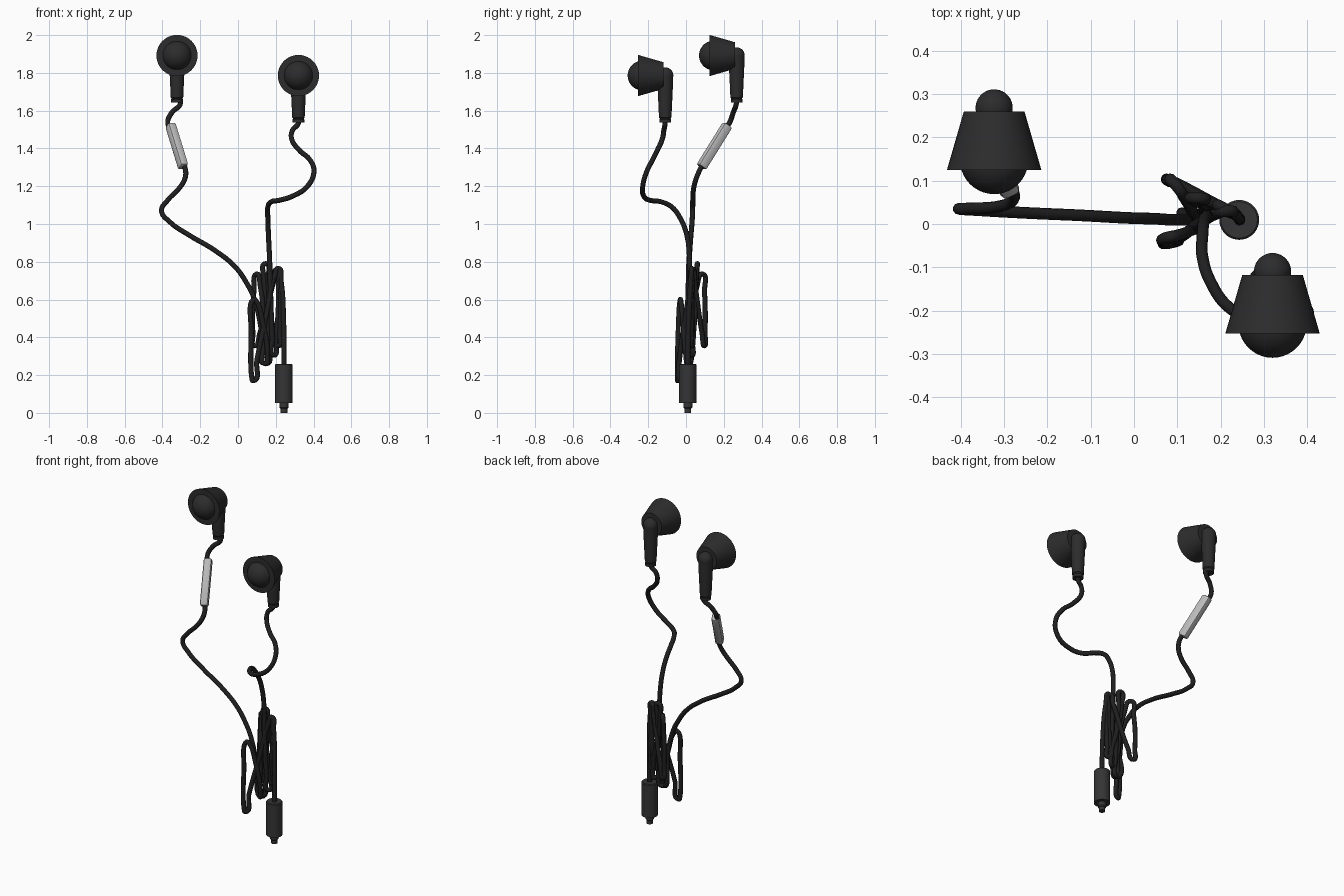
import bpy, bmesh, math
from mathutils import Vector, Matrix


def material(name, v):
    m = bpy.data.materials.new(name)
    m.diffuse_color = (v, v, v, 1)
    return m


BLACK = material("black_plastic", 0.025)
CABLE = material("cable_rubber", 0.014)
DARK = material("dark_grey", 0.035)
LIGHT = material("light_grey", 0.5)


def finish(name, bm, mat, angle=35):
    bmesh.ops.recalc_face_normals(bm, faces=bm.faces)
    me = bpy.data.meshes.new(name)
    bm.to_mesh(me)
    bm.free()
    ob = bpy.data.objects.new(name, me)
    bpy.context.collection.objects.link(ob)
    me.materials.append(mat)
    bpy.ops.object.select_all(action='DESELECT')
    ob.select_set(True)
    bpy.context.view_layer.objects.active = ob
    bpy.ops.object.shade_smooth_by_angle(angle=math.radians(angle))
    return ob


def lathe(name, profile, loc, mat, along_y=False, n=40):
    """Revolve (radius, height) points about z, or about y."""
    bm = bmesh.new()
    vs = [bm.verts.new((r, 0, h)) for r, h in profile]
    es = [bm.edges.new(p) for p in zip(vs, vs[1:])]
    bmesh.ops.spin(bm, geom=vs + es, cent=(0, 0, 0), axis=(0, 0, 1),
                   angle=2 * math.pi, steps=n)
    bmesh.ops.remove_doubles(bm, verts=bm.verts, dist=1e-4)
    if along_y:
        bm.transform(Matrix.Rotation(-math.pi / 2, 4, 'X'))
    bm.transform(Matrix.Translation(loc))
    return finish(name, bm, mat)


def cable(name, pts, r=0.0135):
    cu = bpy.data.curves.new(name, 'CURVE')
    cu.dimensions = '3D'
    cu.bevel_depth, cu.bevel_resolution = r, 3
    cu.resolution_u, cu.use_fill_caps = 8, True
    s = cu.splines.new('BEZIER')
    s.bezier_points.add(len(pts) - 1)
    for b, p in zip(s.bezier_points, pts):
        b.co = p
        b.handle_left_type = b.handle_right_type = 'AUTO'
    cu.materials.append(CABLE)
    ob = bpy.data.objects.new(name, cu)
    bpy.context.collection.objects.link(ob)


def arc(r, c, a0, a1, n=12):
    """Circle points as (radius, height), angle measured from the -axis pole."""
    return [(abs(r * math.sin(math.radians(a0 + (a1 - a0) * i / n))),
             c - r * math.cos(math.radians(a0 + (a1 - a0) * i / n)))
            for i in range(n + 1)]


# Earbuds: conical shell, round speaker dome, rounded elbow with tapered stem
for side, loc in (("left", Vector((-0.323, 0.268, 1.892))),
                  ("right", Vector((0.320, -0.110, 1.786)))):
    lathe(side + "_bud_shell",
          [(0, -0.143), (0.109, -0.143), (0.070, -0.008), (0, -0.008)], loc, BLACK, True)
    lathe(side + "_speaker_dome", arc(0.079, -0.120, 0, 180, 20), loc, BLACK, True)
    lathe(side + "_stem",
          [(0, -0.248), (0.031, -0.248), (0.031, -0.232), (0.028, -0.228),
           (0.033, -0.222), (0.041, -0.05)] + arc(0.043, 0, 80, 180), loc, BLACK)

# In-line remote: chamfered bar on the left cable
a, b = Vector((-0.358, 0.220, 1.525)), Vector((-0.289, 0.080, 1.300))
bm = bmesh.new()
bmesh.ops.create_cube(bm, size=1)
bm.transform(Matrix.Diagonal((0.047, 0.054, (a - b).length, 1)))
bmesh.ops.bevel(bm, geom=bm.edges[:], offset=0.013, segments=2, profile=0.5,
                affect='EDGES')
bm.transform(Matrix.Translation((a + b) / 2) @
             (a - b).to_track_quat('Z', 'Y').to_matrix().to_4x4())
finish("inline_remote", bm, LIGHT, 30)

# Left cable: bud to remote, then down to the bundle, one long loop and the plug
cable("left_cable_upper", [(-0.32, 0.268, 1.67), (-0.305, 0.267, 1.64), (-0.35, 0.25, 1.59),
                           (-0.372, 0.232, 1.54), (-0.35, 0.20, 1.49)])
cable("left_cable_lower", [
    (-0.295, 0.095, 1.33), (-0.277, 0.07, 1.28), (-0.283, 0.052, 1.235), (-0.315, 0.04, 1.185),
    (-0.373, 0.036, 1.125), (-0.405, 0.035, 1.07), (-0.362, 0.032, 1.012),
    (-0.257, 0.026, 0.94), (-0.124, 0.02, 0.861), (-0.013, 0.014, 0.771),
    (0.05, 0.012, 0.68), (0.08, 0.01, 0.62), (0.12, 0.01, 0.46),
    (0.145, 0.008, 0.26), (0.155, 0.0, 0.30), (0.13, -0.015, 0.48),
    (0.098, -0.027, 0.59), (0.082, -0.03, 0.60), (0.070, -0.042, 0.42),
    (0.073, -0.045, 0.19), (0.081, -0.044, 0.17), (0.10, -0.035, 0.28),
    (0.15, 0.0, 0.52), (0.195, 0.025, 0.73), (0.213, 0.03, 0.765),
    (0.228, 0.025, 0.70), (0.242, 0.014, 0.48), (0.244, 0.0095, 0.24)])

# Right cable: bud down into the folded bundle
cable("right_cable", [
    (0.320, -0.110, 1.56), (0.318, -0.111, 1.53), (0.289, -0.117, 1.497),
    (0.283, -0.124, 1.455), (0.325, -0.152, 1.39), (0.378, -0.175, 1.343),
    (0.402, -0.207, 1.28), (0.368, -0.229, 1.20), (0.288, -0.223, 1.147),
    (0.220, -0.193, 1.126), (0.175, -0.13, 1.117), (0.158, -0.075, 1.09),
    (0.158, -0.03, 1.03), (0.161, 0.003, 0.946), (0.167, 0.018, 0.82),
    (0.172, 0.016, 0.65), (0.182, 0.022, 0.40), (0.190, 0.032, 0.305),
    (0.200, 0.033, 0.38), (0.214, 0.032, 0.68), (0.208, 0.036, 0.76),
    (0.190, 0.045, 0.70), (0.115, 0.085, 0.42), (0.088, 0.098, 0.355),
    (0.079, 0.101, 0.42), (0.084, 0.098, 0.64), (0.098, 0.088, 0.735),
    (0.118, 0.058, 0.67), (0.140, 0.022, 0.38), (0.147, 0.018, 0.26),
    (0.160, 0.03, 0.38), (0.157, 0.053, 0.70), (0.147, 0.06, 0.79),
    (0.138, 0.055, 0.71), (0.195, 0.04, 0.42), (0.214, 0.03, 0.355),
    (0.221, 0.028, 0.42), (0.225, 0.025, 0.66)])

# Plug: sleeve with a short stepped tip
lathe("plug", [(0, 0), (0.018, 0), (0.018, 0.022), (0.024, 0.028), (0.024, 0.052),
               (0.046, 0.052), (0.046, 0.255), (0.042, 0.26), (0, 0.26)],
      (0.243, 0.0095, 0), DARK)
